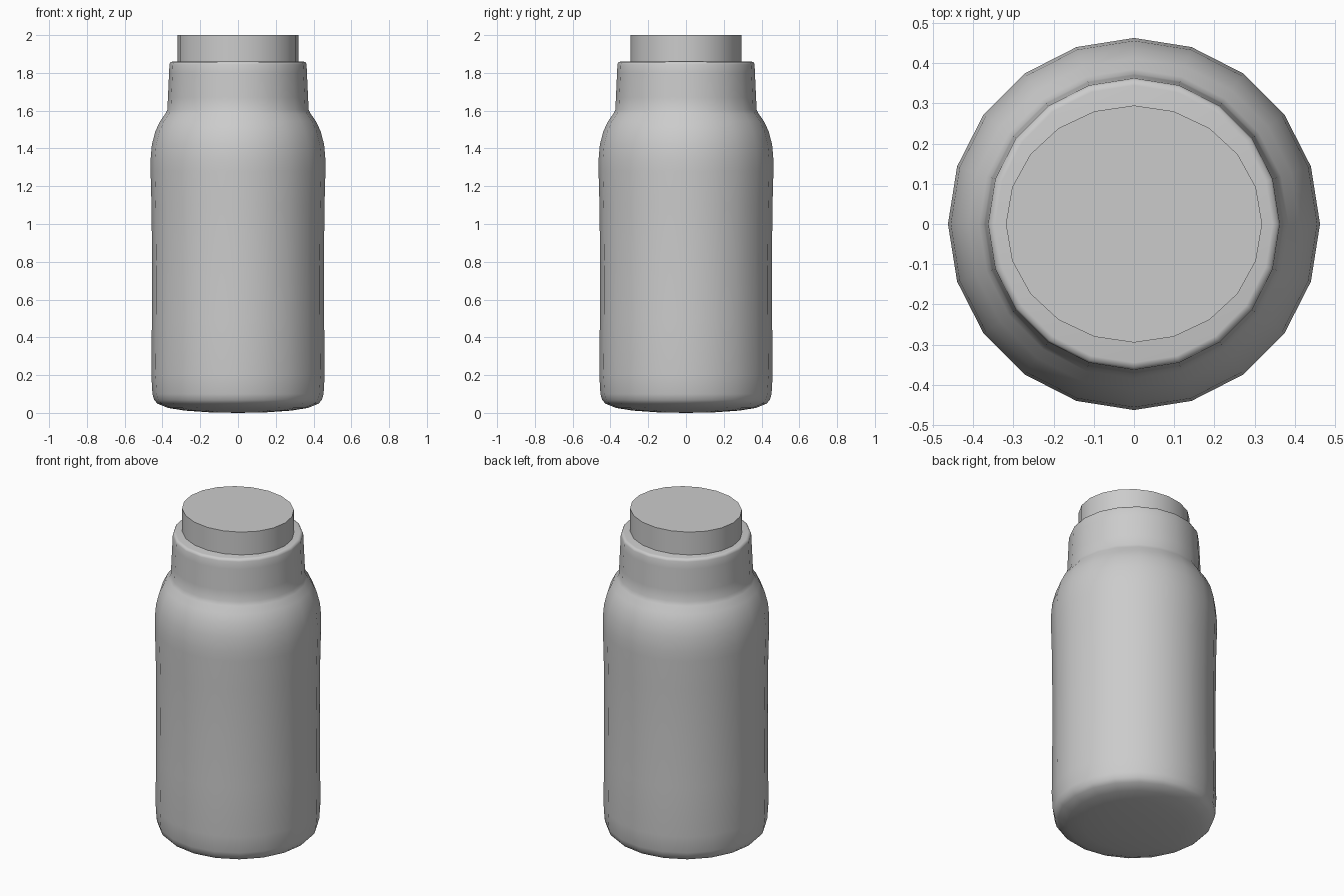
import bpy, bmesh, math

if "Cube" in bpy.data.objects:
    bpy.data.objects.remove(bpy.data.objects["Cube"])

SIDES = 20

def lathe(name, profile, sy=1.0, angle=40):
    """Revolve (radius, z) points; zero radius makes a pole."""
    bm = bmesh.new()
    rings = []
    for r, z in profile:
        if r == 0:
            rings.append([bm.verts.new((0, 0, z))] * SIDES)
        else:
            rings.append([bm.verts.new((r * math.cos(2 * math.pi * i / SIDES),
                                        r * sy * math.sin(2 * math.pi * i / SIDES), z))
                          for i in range(SIDES)])
    for a, b in zip(rings, rings[1:]):
        for i in range(SIDES):
            j = (i + 1) % SIDES
            quad = list(dict.fromkeys((a[i], a[j], b[j], b[i])))
            bm.faces.new(quad)
    # close open ends with flat caps
    if profile[0][0] > 0:
        bm.faces.new(rings[0][::-1])
    if profile[-1][0] > 0:
        bm.faces.new(rings[-1])
    bmesh.ops.recalc_face_normals(bm, faces=bm.faces)
    mesh = bpy.data.meshes.new(name)
    bm.to_mesh(mesh)
    bm.free()
    obj = bpy.data.objects.new(name, mesh)
    bpy.context.collection.objects.link(obj)
    bpy.ops.object.select_all(action='DESELECT')
    obj.select_set(True)
    bpy.context.view_layer.objects.active = obj
    bpy.ops.object.shade_smooth_by_angle(angle=math.radians(angle))
    return obj

# bottle body with slightly domed base, rounded shoulder and collar
lathe("bottle_body", [
    (0, 0), (0.15, 0.003), (0.28, 0.012), (0.37, 0.026), (0.425, 0.048),
    (0.444, 0.068), (0.453, 0.10), (0.459, 0.20), (0.456, 0.50), (0.455, 0.80),
    (0.458, 1.10), (0.463, 1.28), (0.463, 1.34), (0.456, 1.42), (0.438, 1.49),
    (0.412, 1.545), (0.385, 1.583), (0.374, 1.605), (0.371, 1.67),
    (0.365, 1.80), (0.363, 1.845), (0.358, 1.857), (0.345, 1.86)], angle=60)

# slightly oval stopper on top
lathe("stopper", [(0.319, 1.85), (0.319, 2.0)], sy=0.295 / 0.319)
